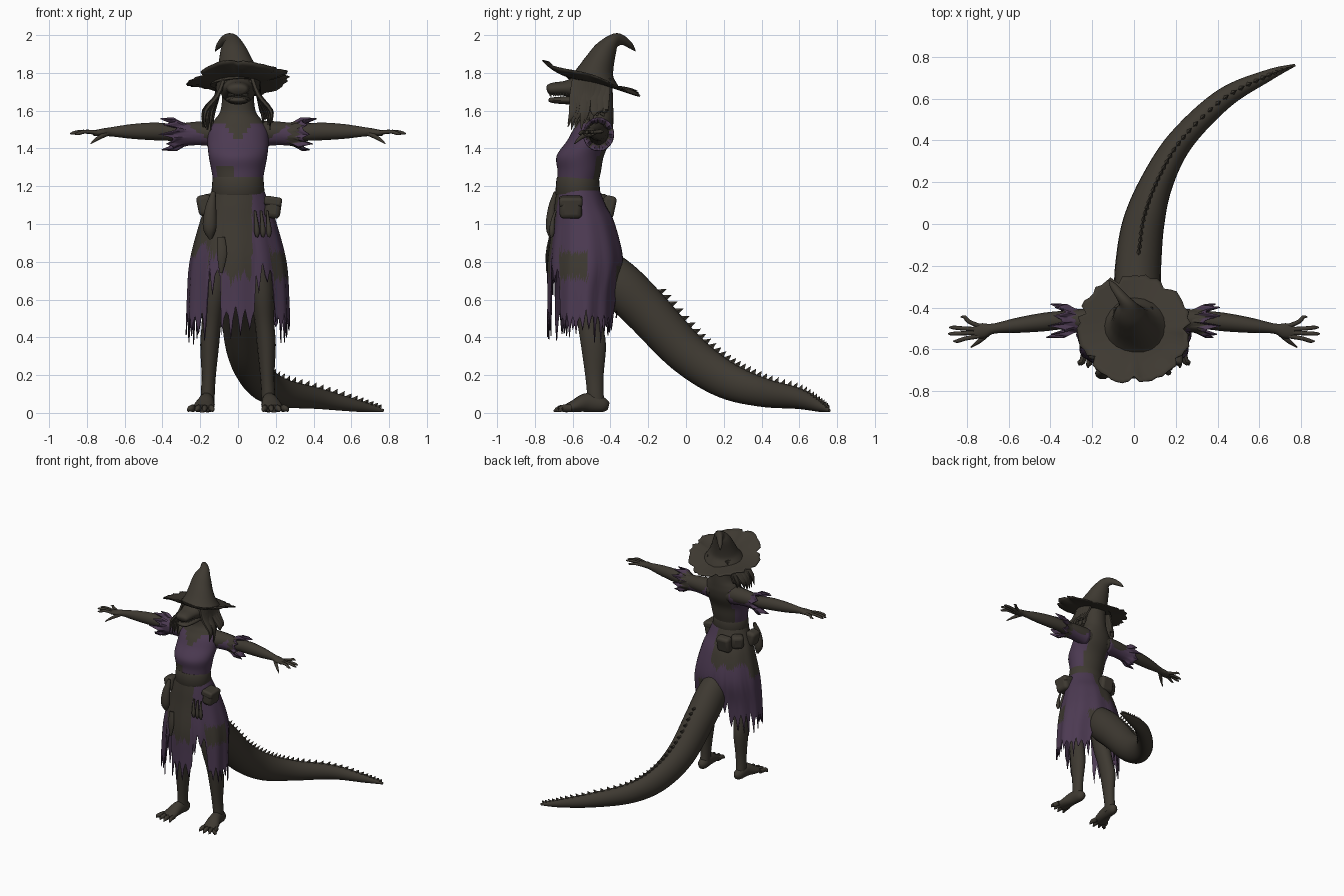
import bpy, bmesh, math, random
from mathutils import Vector

random.seed(4)
if "Cube" in bpy.data.objects:
    bpy.data.objects.remove(bpy.data.objects["Cube"])


def material(name, rgb):
    m = bpy.data.materials.new(name)
    m.use_nodes = True
    m.diffuse_color = (*rgb, 1)
    m.node_tree.nodes["Principled BSDF"].inputs["Base Color"].default_value = (*rgb, 1)
    return m


BROWN = material("dark earthy brown", (0.048, 0.041, 0.031))
PURPLE = material("faded purple cloth", (0.072, 0.042, 0.084))
BONE = material("dull bone", (0.22, 0.2, 0.16))


def build(name, verts, faces, mats=(BROWN,), rule=None, thick=0, sharp=50):
    me = bpy.data.meshes.new(name)
    me.from_pydata(verts, [], faces)
    bm = bmesh.new()
    bm.from_mesh(me)
    bmesh.ops.recalc_face_normals(bm, faces=bm.faces)
    bm.to_mesh(me)
    bm.free()
    for m in mats:
        me.materials.append(m)
    for p in me.polygons:
        p.use_smooth = True
        if rule:
            p.material_index = int(rule(p.center))
    me.set_sharp_from_angle(angle=math.radians(sharp))
    ob = bpy.data.objects.new(name, me)
    bpy.context.collection.objects.link(ob)
    if thick:
        ob.modifiers.new("thickness", "SOLIDIFY").thickness = thick
    return ob


def spline(pts, sub):
    # smooth interpolation through tuples of any length
    out = []
    for i in range(len(pts) - 1):
        a, b, c, d = pts[max(i - 1, 0)], pts[i], pts[i + 1], pts[min(i + 2, len(pts) - 1)]
        for k in range(sub):
            t = k / sub
            out.append([q + t / 2 * (r - p + t * (2 * p - 5 * q + 4 * r - s + t * (3 * (q - r) + s - p)))
                        for p, q, r, s in zip(a, b, c, d)])
    return out + [list(pts[-1])]


def frames(path, up, flat):
    for i, p in enumerate(path):
        a, b = path[max(i - 1, 0)], path[min(i + 1, len(path) - 1)]
        t = Vector((0, 0, 1)) if flat else (Vector(b[:3]) - Vector(a[:3])).normalized()
        side = t.cross(Vector(up)).normalized()
        yield Vector(p[:3]), side, side.cross(t), t, p[3], p[4]


def tube(name, pts, segs=14, sub=4, up=(0, 0, 1), flat=False, **kw):
    # points are x, y, z, half width, half height
    path = spline(pts, sub)
    verts, n = [], len(path)
    for c, side, nrm, t, ra, rb in frames(path, up, flat):
        for k in range(segs):
            a = math.tau * k / segs
            verts.append(c + side * ra * math.cos(a) + nrm * rb * math.sin(a))
    faces = [(j * segs + k, j * segs + (k + 1) % segs, (j + 1) * segs + (k + 1) % segs, (j + 1) * segs + k)
             for j in range(n - 1) for k in range(segs)]
    faces += [tuple(range(segs)), tuple(range((n - 1) * segs, n * segs))]
    return build(name, verts, faces, **kw)


def sheet(name, fn, n, rows, **kw):
    # open band of cloth, closed around its first parameter
    verts = [fn(i, j / rows) for j in range(rows + 1) for i in range(n)]
    faces = [(j * n + i, j * n + (i + 1) % n, (j + 1) * n + (i + 1) % n, (j + 1) * n + i)
             for j in range(rows) for i in range(n)]
    return build(name, verts, faces, thick=0.006, **kw)


def box(name, loc, size, rot=(0, 0, 0), bevel=0.3):
    ob = build(name, [(x, y, z) for x in (-.5, .5) for y in (-.5, .5) for z in (-.5, .5)],
               [(0, 1, 3, 2), (4, 6, 7, 5), (0, 4, 5, 1), (2, 3, 7, 6), (0, 2, 6, 4), (1, 5, 7, 3)])
    for v in ob.data.vertices:
        v.co = [a * b for a, b in zip(v.co, size)]
    ob.location, ob.rotation_euler = loc, rot
    b = ob.modifiers.new("bevel", "BEVEL")
    b.width, b.segments = min(size) * bevel, 3


# torso and neck: bodice with a v neckline and an open back
def bodice(c):
    skin = c.z > 1.53 or (c.y < -.5 and abs(c.x) < (c.z - 1.44) * .8)
    back = c.y > -.5 and abs(c.x) < .1
    patch = c.y < -.6 and c.z < 1.3 and abs(c.x + .07) < .04
    return not (skin or back or patch)


torso = [(1.12, -.573, .125, .105), (1.2, -.573, .128, .107), (1.28, -.565, .14, .115),
         (1.36, -.56, .155, .125), (1.44, -.515, .162, .115), (1.5, -.492, .155, .105),
         (1.55, -.475, .125, .09), (1.61, -.465, .09, .08), (1.76, -.47, .08, .08)]
tube("torso", [(0, y, z, a, b) for z, y, a, b in torso], 40, 6, (0, 1, 0), True,
     mats=(BROWN, PURPLE), rule=bodice)
tube("belt", [(0, -.573, z, .135 + d, .113 + d) for z, d in ((1.15, 0), (1.16, .006), (1.24, 0), (1.25, -.004))],
     32, 1, (0, 1, 0), True)

# skirt with a torn hem and two slits over the legs
N = 132
hem = []
for i in range(N):
    c, s = math.cos(math.tau * i / N), math.sin(math.tau * i / N)
    z = .49
    if s < 0:
        z = .5 if abs(c) < .33 else .73 if -.6 < c < .74 else .48
    elif abs(c) < .42:
        z = .6
    z += (-random.uniform(.03, .13), 0, random.uniform(.02, .07), random.uniform(-.02, .02))[i % 4]
    hem.append(z)
profile = spline([(1.2, -.573, .13, .108), (1.1, -.56, .168, .135), (1, -.54, .205, .165), (.8, -.53, .255, .2),
                  (.6, -.545, .268, .185), (.3, -.55, .275, .182)], 8)


def skirt(i, v):
    z = 1.2 + (hem[i] - 1.2) * v
    a = math.tau * i / N
    lo = next(k for k in range(len(profile) - 1) if profile[k + 1][0] <= z + 1e-6)
    p, q = profile[lo], profile[lo + 1]
    t = (z - p[0]) / (q[0] - p[0])
    cy, rx, ry = [p[k] + (q[k] - p[k]) * t for k in (1, 2, 3)]
    fold = 1 + .025 * v * math.sin(a * 11)
    return (rx * fold * math.cos(a), cy + ry * fold * math.sin(a), z)


def skirt_rule(c):
    w = .02 * math.sin(c.x * 60)
    apron = c.y < -.6 and -.1 < c.x < .075 and c.z > .72 + w
    hip = c.x <= -.1 and c.y < -.48 and c.z > .86 + 2 * w
    patch = c.x > .15 and -.67 < c.y < -.52 and .71 < c.z < .85
    seat = c.x < .03 and c.y > -.5 and c.z > .92 + w
    rump = c.x > .03 and c.y > -.37 and .6 < c.z < .78
    return not (apron or hip or patch or seat or rump)


sheet("skirt", skirt, N, 30, mats=(BROWN, PURPLE), rule=skirt_rule)

# tail with a saw-toothed ridge
tail = [(0, -.5, .82, .09, .1), (.015, -.35, .68, .11, .125), (.02, -.2, .53, .11, .122), (.045, 0, .32, .1, .113),
        (.11, .2, .18, .078, .1), (.225, .4, .11, .062, .078), (.43, .6, .075, .05, .055), (.64, .71, .035, .028, .03),
        (.77, .76, .012, .006, .008)]
tube("tail", tail, 22, 8)
verts, faces = [], []
for c, side, nrm, t, ra, rb in list(frames(spline(tail, 6), (0, 0, 1), False))[11:-2]:
    top, b, h = c + nrm * rb * .93, len(verts), .016 + .22 * rb
    verts += [top - t * .02, top + side * .012, top + t * .02, top - side * .012, top + nrm * h + t * .018]
    faces += [(b + k, b + (k + 1) % 4, b + 4) for k in range(4)]
build("tail_ridge", verts, faces, sharp=20)

# limbs, both sides
for s, tag in ((1, "left"), (-1, "right")):
    def limb(name, pts, *args, **kw):
        return tube(f"{tag}_{name}", [(s * p[0], *p[1:]) for p in pts], *args, **kw)

    limb("arm", [(.08, -.47, 1.48, .07, .07), (.2, -.46, 1.485, .058, .06), (.34, -.46, 1.485, .045, .047),
                 (.44, -.47, 1.49, .044, .048), (.56, -.485, 1.49, .036, .04), (.67, -.5, 1.488, .024, .025),
                 (.72, -.51, 1.485, .036, .02), (.765, -.515, 1.48, .032, .015)])
    for k, (x, y, z) in enumerate(((.83, -.445, 1.485), (.885, -.495, 1.48), (.89, -.525, 1.478), (.865, -.56, 1.475))):
        r = -.488 - .016 * k
        limb(f"finger_{k + 1}", [(.74, r, 1.483, .011, .012), ((.75 + x) / 2, (r + y) / 2, 1.489, .01, .01),
                                 (x - .02, y, z + .004, .009, .009), (x, y, z, .002, .002)], 8, 3)
    limb("thumb", [(.69, -.515, 1.48, .014, .014), (.74, -.56, 1.455, .011, .011),
                   (.78, -.59, 1.425, .003, .003)], 8, 3)
    ends = [random.uniform(.36, .42) if i % 3 == 0 else random.uniform(.32, .35) for i in range(30)]

    def sleeve(i, v):
        a, x = math.tau * i / 30, .1 + (ends[i] - .1) * v
        r = .07 - .012 * math.sin(v * math.pi) + .02 * max(0, v - .8) * 5
        return (s * x, -.463 + .92 * r * math.cos(a), 1.475 + r * math.sin(a))

    sheet(f"{tag}_sleeve", sleeve, 30, 12, mats=(BROWN, PURPLE), rule=lambda c: not .265 < c.x < .325)
    limb("leg", [(.1, -.53, .9, .085, .09), (.125, -.54, .65, .065, .075), (.14, -.51, .48, .052, .068),
                 (.15, -.49, .36, .05, .068), (.155, -.485, .2, .038, .05), (.16, -.48, .1, .037, .045),
                 (.16, -.475, .03, .036, .05)], up=(0, 1, 0), flat=True)
    limb("foot", [(.158, -.41, .035, .015, .02), (.16, -.44, .042, .036, .04), (.167, -.52, .055, .042, .052),
                  (.18, -.59, .036, .055, .033), (.19, -.64, .022, .052, .02)], 14, 4)
    for k in range(4):
        x = .145 + .03 * k
        tip = .135 + .042 * k
        y = -.7 + .012 * abs(k - 1)
        limb(f"toe_{k + 1}", [(x, -.61, .025, .016, .02), ((x + tip) / 2, -.66, .024, .015, .018),
                              (tip, y + .015, .016, .011, .012), (tip, y, .008, .003, .004)], 8, 3)

    # hair hanging beside the face
    for k in range(13):
        f = k / 12
        y, rnd = -.585 + .17 * f, random.uniform(-.03, .04)
        z = 1.5 + rnd + .07 * f
        x = .125 + random.uniform(0, .055)
        limb(f"hair_{k + 1}", [(.075 + .03 * math.sin(f * 3), y, 1.77, .014, .02), (.11, y - .01, 1.68, .014, .024),
                               (x, y - .015, 1.6, .012, .022), (x + .005, y - .04 * (1 - f), z, .002, .002)],
             6, 3, (0, 1, 0))
    # eyes
    limb("eye", [(.06, -.58, 1.75, .004, .004), (.065, -.59, 1.75, .016, .014), (.07, -.6, 1.748, .004, .004)], 10, 3)

# head with snout, jaw and teeth
tube("head", [(0, -.39, 1.71, .04, .05), (0, -.43, 1.715, .075, .08), (0, -.5, 1.715, .095, .085),
              (0, -.57, 1.72, .088, .065), (0, -.64, 1.718, .066, .04), (0, -.7, 1.715, .058, .034),
              (0, -.728, 1.712, .046, .026), (0, -.737, 1.71, .015, .01)], 24)
tube("jaw", [(0, -.48, 1.665, .07, .03), (0, -.6, 1.656, .06, .024), (0, -.69, 1.655, .05, .017),
             (0, -.72, 1.657, .036, .012), (0, -.728, 1.658, .01, .004)], 18)
verts, faces = [], []
for k in range(18):
    a = math.pi * k / 17
    p, b = Vector((.05 * math.cos(a), -.63 - .09 * math.sin(a), 1.692)), len(verts)
    verts += [p + Vector(d) for d in ((.005, 0, 0), (0, .005, 0), (-.005, 0, 0), (0, -.005, 0), (0, 0, -.02))]
    faces += [(b + j, b + (j + 1) % 4, b + 4) for j in range(4)]
build("teeth", verts, faces, (BONE,))

# hat: wavy ragged brim and a bent cone
edge = [.27 + random.uniform(-.012, .006) - .03 * (i % 9 == 0) for i in range(60)]


def brim(i, v):
    a = math.tau * i / 60
    r = .08 + (edge[i] - .08) * v
    x, y = r * math.cos(a), r * .97 * math.sin(a)
    z = 1.755 - .24 * y + .015 * v * math.sin(3 * a + 1) + .05 * v ** 3 * max(0, math.cos(a + 1.05))
    return (x, y - .5, z)


sheet("hat_brim", brim, 60, 8)
tube("hat_cone", [(0, -.49, 1.745, .15, .14), (-.005, -.478, 1.8, .115, .1), (-.015, -.455, 1.86, .09, .078),
                  (-.025, -.425, 1.92, .07, .06), (-.035, -.385, 1.968, .043, .036), (-.065, -.34, 1.975, .028, .024),
                  (-.1, -.295, 1.945, .016, .016), (-.12, -.268, 1.915, .002, .002)], 20, 4, (0, 1, 0))

# pouches and hanging trinkets on the belt
box("left_pouch", (.185, -.61, 1.085), (.085, .12, .11), (0, .15, 0))
box("left_pouch_flap", (.185, -.61, 1.12), (.095, .125, .05), (0, .15, 0))
box("right_pouch", (-.175, -.6, 1.1), (.08, .1, .11), (0, -.2, 0))
box("back_pouch", (-.06, -.41, 1.09), (.11, .07, .12), (-.2, 0, 0))
box("back_right_pouch", (-.14, -.46, 1.11), (.09, .08, .1), (-.1, 0, .7))
tube("hanging_bag", [(-.13, -.69, 1.17, .012, .01), (-.145, -.71, 1.08, .03, .022), (-.15, -.715, .98, .036, .028),
                     (-.145, -.71, .92, .008, .008)], 10, 4, (0, 1, 0))
for k in range(3):
    x = .09 + .032 * k
    tube(f"vial_{k + 1}", [(x, -.69, 1.07, .006, .006), (x + .005, -.705, 1.02, .01, .01),
                           (x + .01, -.71, .96, .015, .015), (x + .01, -.71, .93, .006, .006)], 8, 3, (0, 1, 0))
tube("hanging_strap", [(-.09, -.72, .93, .02, .006), (-.085, -.735, .84, .026, .008), (-.09, -.735, .74, .008, .004)],
     8, 3, (0, 1, 0))
